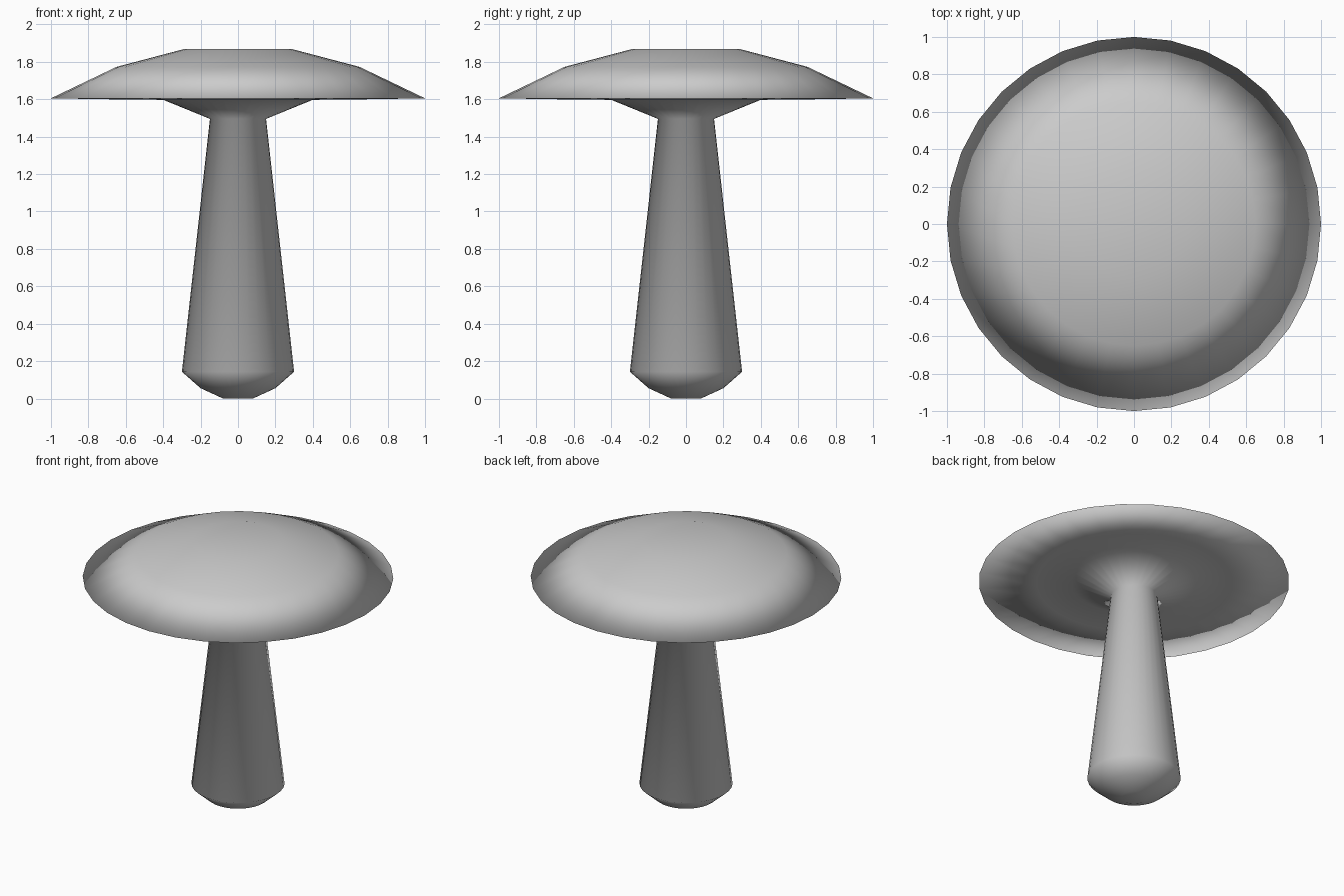
import bpy, bmesh, math

if "Cube" in bpy.data.objects:
    bpy.data.objects.remove(bpy.data.objects["Cube"])

SIDES = 32

# Half profile (radius, height), from the foot up the stem, under the cap and over the top
PROFILE = [
    (0.08, 0.0), (0.20, 0.055), (0.30, 0.143),   # rounded foot
    (0.15, 1.495),                               # stem neck
    (0.40, 1.597), (0.63, 1.599),                # flare and cap underside
    (1.00, 1.605),                               # cap rim
    (0.65, 1.773), (0.29, 1.868),                # cap dome
]


def lathe(name, profile, sides):
    bm = bmesh.new()
    rings = []
    for r, z in profile:
        rings.append([bm.verts.new((r * math.cos(2 * math.pi * i / sides),
                                    r * math.sin(2 * math.pi * i / sides), z))
                      for i in range(sides)])
    for a, b in zip(rings, rings[1:]):
        for i in range(sides):
            j = (i + 1) % sides
            bm.faces.new((a[i], a[j], b[j], b[i]))
    # Close the foot and the crown
    bm.faces.new(rings[0][::-1])
    bm.faces.new(rings[-1])
    bmesh.ops.recalc_face_normals(bm, faces=bm.faces)
    for f in bm.faces:
        f.smooth = True
    mesh = bpy.data.meshes.new(name)
    bm.to_mesh(mesh)
    bm.free()
    obj = bpy.data.objects.new(name, mesh)
    bpy.context.collection.objects.link(obj)
    return obj


# Stem and cap are one continuous smooth skin
lathe("mushroom", PROFILE, SIDES)
